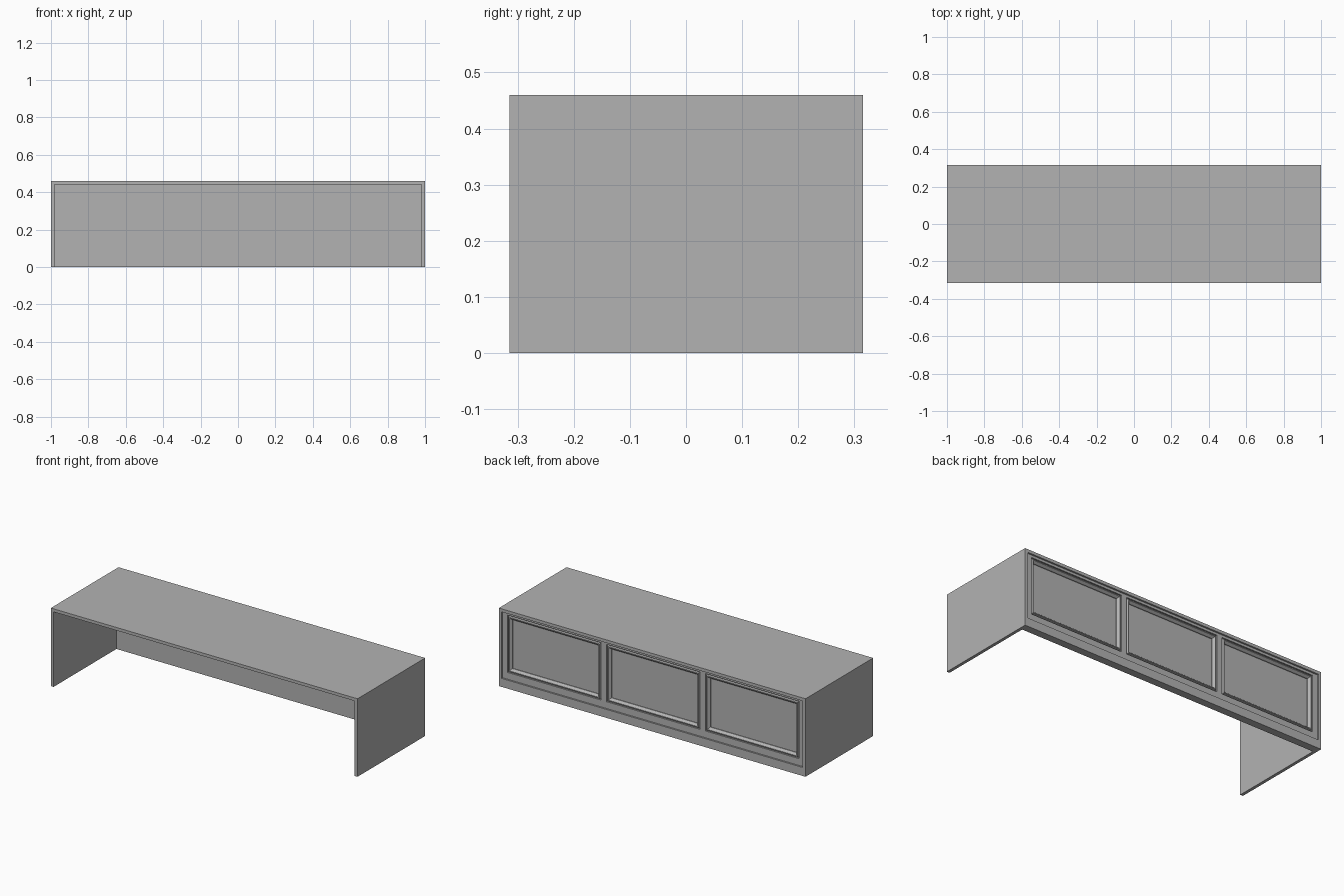
import bpy
import bmesh

cube = bpy.data.objects.get("Cube")
if cube:
    bpy.data.objects.remove(cube, do_unlink=True)

# Single grey finish
grey = bpy.data.materials.new("plain grey")
grey.use_nodes = True
grey.diffuse_color = (0.45, 0.45, 0.45, 1)
grey.node_tree.nodes["Principled BSDF"].inputs["Base Color"].default_value = grey.diffuse_color

HALF, DEPTH, HEIGHT = 1.0, 0.315, 0.46
BOARD = 0.018                     # carcass board thickness
INSIDE = HALF - BOARD
CEILING = HEIGHT - BOARD
BACK_IN, FIELD, FRAME = 0.27, 0.29, 0.305   # y of inner face, panel field, frame
RAIL_TOP = 0.05
PITCH, HALF_W = 0.645, 0.305      # panel spacing and half opening width
OPEN_LOW, OPEN_HIGH = 0.09, 0.428


def finish(name, bm):
    bmesh.ops.recalc_face_normals(bm, faces=bm.faces)
    mesh = bpy.data.meshes.new(name)
    bm.to_mesh(mesh)
    bm.free()
    mesh.materials.append(grey)
    obj = bpy.data.objects.new(name, mesh)
    bpy.context.collection.objects.link(obj)
    return obj


def box(name, x, y, z):
    bm = bmesh.new()
    bmesh.ops.create_cube(bm, size=1)
    for v in bm.verts:
        v.co = [lo + (c + 0.5) * (hi - lo) for c, (lo, hi) in zip(v.co, (x, y, z))]
    return finish(name, bm)


def moulding(name, cx):
    """Mitred moulding: (inset, y) profile swept round a rectangular opening."""
    profile = [(0, FIELD), (0, 0.298), (0.005, 0.298), (0.008, 0.308),
               (0.014, 0.308), (0.025, 0.294), (0.025, FIELD)]
    bm = bmesh.new()
    rings = []
    for inset, y in profile:
        w, lo, hi = HALF_W - inset, OPEN_LOW + inset, OPEN_HIGH - inset
        corners = [(cx - w, lo), (cx + w, lo), (cx + w, hi), (cx - w, hi)]
        rings.append([bm.verts.new((x, y, z)) for x, z in corners])
    for a, b in zip(rings, rings[1:] + rings[:1]):
        for i in range(4):
            j = (i + 1) % 4
            bm.faces.new((a[i], a[j], b[j], b[i]))
    return finish(name, bm)


# Carcass
box("desk_top", (-HALF, HALF), (-DEPTH, DEPTH), (CEILING, HEIGHT))
for side, s in (("left", 1), ("right", -1)):
    box(side + "_side", sorted((s * INSIDE, s * HALF)), (-DEPTH, DEPTH), (0, CEILING))

# Back board and flush plinth rail
box("back_board", (-INSIDE, INSIDE), (BACK_IN, FIELD), (RAIL_TOP, CEILING))
box("plinth_rail", (-INSIDE, INSIDE), (BACK_IN, DEPTH), (0, RAIL_TOP))

# Face frame around the three openings
box("lower_rail", (-INSIDE, INSIDE), (FIELD, FRAME), (RAIL_TOP, OPEN_LOW))
box("upper_rail", (-INSIDE, INSIDE), (FIELD, FRAME), (OPEN_HIGH, CEILING))
edges = [-INSIDE]
for i in (-1, 0, 1):
    edges += [i * PITCH - HALF_W, i * PITCH + HALF_W]
    moulding("panel_moulding", i * PITCH)
edges.append(INSIDE)
for lo, hi in zip(edges[::2], edges[1::2]):
    box("frame_stile", (lo, hi), (FIELD, FRAME), (OPEN_LOW, OPEN_HIGH))
